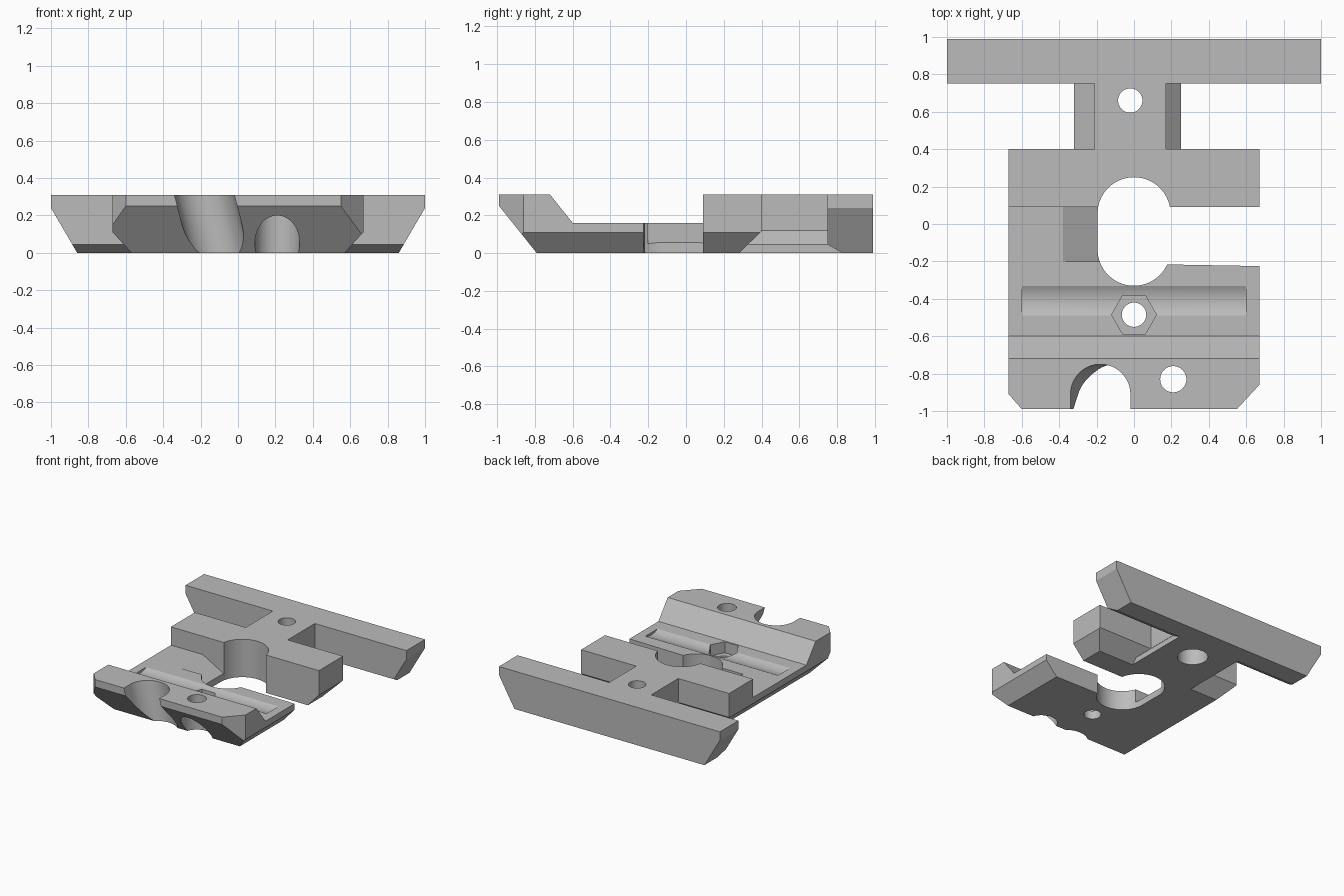
import bpy, bmesh, math
from mathutils import Vector

old = bpy.data.objects.get("Cube")
if old:
    bpy.data.objects.remove(old, do_unlink=True)

grey = bpy.data.materials.new("light_grey")
grey.use_nodes = True
colour = (0.5, 0.5, 0.5, 1)
grey.diffuse_color = colour
grey.node_tree.nodes["Principled BSDF"].inputs["Base Color"].default_value = colour


def prism(name, points, axis, low, high, shear=0):
    """Extrude a 2D profile along x, y or z; shear slides the far end along x."""
    place = {"x": lambda a, b, t: (t, a, b),
             "y": lambda a, b, t: (a, t, b),
             "z": lambda a, b, t: (a, b, t)}[axis]
    bm = bmesh.new()
    face = bm.faces.new([bm.verts.new(place(a, b, low)) for a, b in points])
    moved = bmesh.ops.extrude_face_region(bm, geom=[face])["geom"]
    offset = Vector(place(0, 0, high - low)) + Vector((shear, 0, 0))
    bmesh.ops.translate(bm, vec=offset,
                        verts=[v for v in moved if isinstance(v, bmesh.types.BMVert)])
    bmesh.ops.recalc_face_normals(bm, faces=bm.faces)
    mesh = bpy.data.meshes.new(name)
    bm.to_mesh(mesh)
    bm.free()
    mesh.materials.append(grey)
    obj = bpy.data.objects.new(name, mesh)
    bpy.context.collection.objects.link(obj)
    return obj


def arc(x, y, r, start=0, end=360, steps=48):
    """Points on an arc; a full circle leaves out the repeated end point."""
    count = steps if end - start == 360 else steps + 1
    angles = [math.radians(start + (end - start) * i / steps) for i in range(count)]
    return [(x + r * math.cos(a), y + r * math.sin(a)) for a in angles]


def combine(target, tool, operation):
    mod = target.modifiers.new("combine", "BOOLEAN")
    mod.operation, mod.solver, mod.object = operation, "EXACT", tool
    bpy.context.view_layer.objects.active = target
    bpy.ops.object.modifier_apply(modifier=mod.name)
    bpy.data.objects.remove(tool, do_unlink=True)


# Body: side profile, trimmed by its front section and its plan outline
plate = prism("mount_plate", [
    (-0.99, 0.31), (-0.99, 0.25), (-0.79, 0), (0.28, 0), (0.4, 0.115), (0.4, 0.31),
    (0.09, 0.31), (0.09, 0.16), (-0.6, 0.16), (-0.72, 0.31)], "x", -0.8, 0.8)
section = prism("section", [
    (-0.57, -0.0), (0.57, 0), (0.67, 0.11), (0.67, 0.4), (-0.67, 0.4), (-0.67, 0.11)],
    "y", -1.2, 0.6)
combine(plate, section, "INTERSECT")
outline = prism("outline", [
    (-0.6, -0.99), (0.55, -0.99), (0.67, -0.86), (0.67, -0.225), (0.1, -0.215),
    (0.1, 0.09), (0.67, 0.09), (0.67, 0.5), (-0.67, 0.5), (-0.67, -0.91)],
    "z", -0.2, 0.5)
combine(plate, outline, "INTERSECT")

# Rear crossbar with slanted ends and a bevelled lower front edge
crossbar = prism("crossbar", [
    (-1, 0.31), (-1, 0.24), (-0.86, 0), (0.86, 0), (1, 0.24), (1, 0.31)], "y", 0.75, 0.99)
bevel = prism("bevel", [(0.7, 0.073), (0.83, 0), (0.83, -0.1), (0.7, -0.1)], "x", -1.2, 1.2)
combine(crossbar, bevel, "DIFFERENCE")

# Neck with flared foot
neck = prism("neck", [
    (-0.32, 0), (-0.32, 0.045), (-0.21, 0.12), (-0.21, 0.31),
    (0.17, 0.31), (0.17, 0.12), (0.25, 0.045), (0.25, 0)], "y", 0.27, 0.86)
combine(plate, neck, "UNION")
combine(plate, crossbar, "UNION")

# Openings
cutters = [
    # oval centre opening and the ramp beside it
    prism("opening", arc(0, 0.055, 0.195, 0, 180) + arc(0, -0.135, 0.195, 180, 360.01),
          "z", -0.2, 0.5),
    prism("ramp", [(-0.38, 0.16), (-0.38, 0.2), (-0.15, 0.2), (-0.15, 0.03)], "y", -0.2, 0.09),
    # shallow round groove across the tray
    prism("groove", arc(-0.41, 0.305, 0.165), "x", -0.6, 0.6),
    # screw hole with hexagonal nut pocket
    prism("nut_pocket", arc(0, -0.485, 0.12, steps=6), "z", 0.07, 0.4),
    prism("nut_hole", arc(0, -0.485, 0.065), "z", -0.2, 0.4),
    # leaning open slot in the front lip
    prism("front_slot", arc(-0.075, -0.91, 0.16, 0, 180) + [(-0.235, -1.3), (0.085, -1.3)],
          "z", -0.1, 0.41, shear=-0.13),
]
# counterbored screw holes in the front lip and the neck
for x, y, hole, bore in ((0.21, -0.83, 0.07, 0.12), (-0.02, 0.66, 0.065, 0.115)):
    cutters.append(prism("screw_bore", arc(x, y, bore), "z", -0.2, 0.215))
    cutters.append(prism("screw_hole", arc(x, y, hole), "z", -0.2, 0.5))
for cutter in cutters:
    combine(plate, cutter, "DIFFERENCE")

# Smooth the round walls, keep the edges sharp
bpy.ops.object.select_all(action="DESELECT")
plate.select_set(True)
bpy.context.view_layer.objects.active = plate
bpy.ops.object.shade_smooth_by_angle(angle=math.radians(25))
